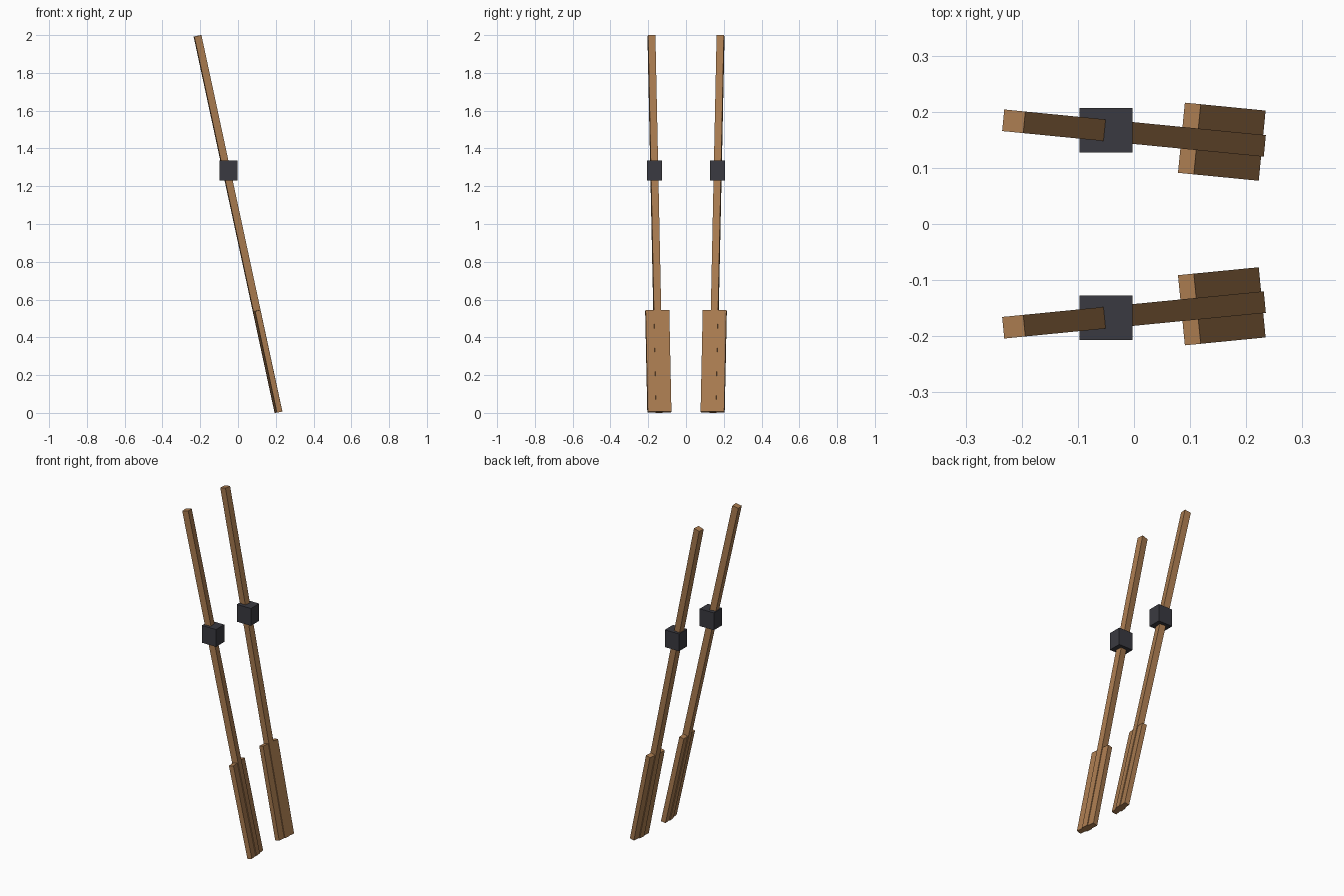
import bpy
from math import radians
from mathutils import Euler, Vector

if "Cube" in bpy.data.objects:
    bpy.data.objects.remove(bpy.data.objects["Cube"])


def material(name, rgb):
    m = bpy.data.materials.new(name)
    m.diffuse_color = (*rgb, 1)
    m.use_nodes = True
    m.node_tree.nodes["Principled BSDF"].inputs["Base Color"].default_value = m.diffuse_color
    return m


wood = material("wood", (0.40, 0.20, 0.08))
dark = material("dark_grey", (0.042, 0.042, 0.052))


def box(name, loc, size, mat, rot=(0, 0, 0)):
    bpy.ops.mesh.primitive_cube_add(size=1, location=loc, rotation=rot)
    ob = bpy.context.object
    ob.name = name
    ob.scale = size
    ob.data.materials.append(mat)
    return ob


LENGTH, SHAFT = 2.038, 0.0386
BLADE = (0.029, 0.1256, 0.55)

# pair of leaning oars, mirrored across y = 0
for side, label in ((1, "back"), (-1, "front")):
    rot = Euler((0, radians(-12.2), radians(-5.6) * side))
    centre = Vector((0, 0.162 * side, 1))
    axis = rot.to_matrix() @ Vector((0, 0, 1))
    # square shaft
    box(f"{label}_oar_shaft", centre, (SHAFT, SHAFT, LENGTH), wood, rot)
    # flat blade flush with the lower end of the shaft
    blade_centre = centre - axis * (LENGTH - BLADE[2]) / 2
    box(f"{label}_oar_blade", blade_centre, BLADE, wood, rot)
    # upright oarlock block around the shaft
    box(f"{label}_oarlock", (-0.05, 0.167 * side, 1.283), (0.0946, 0.0786, 0.105), dark)
